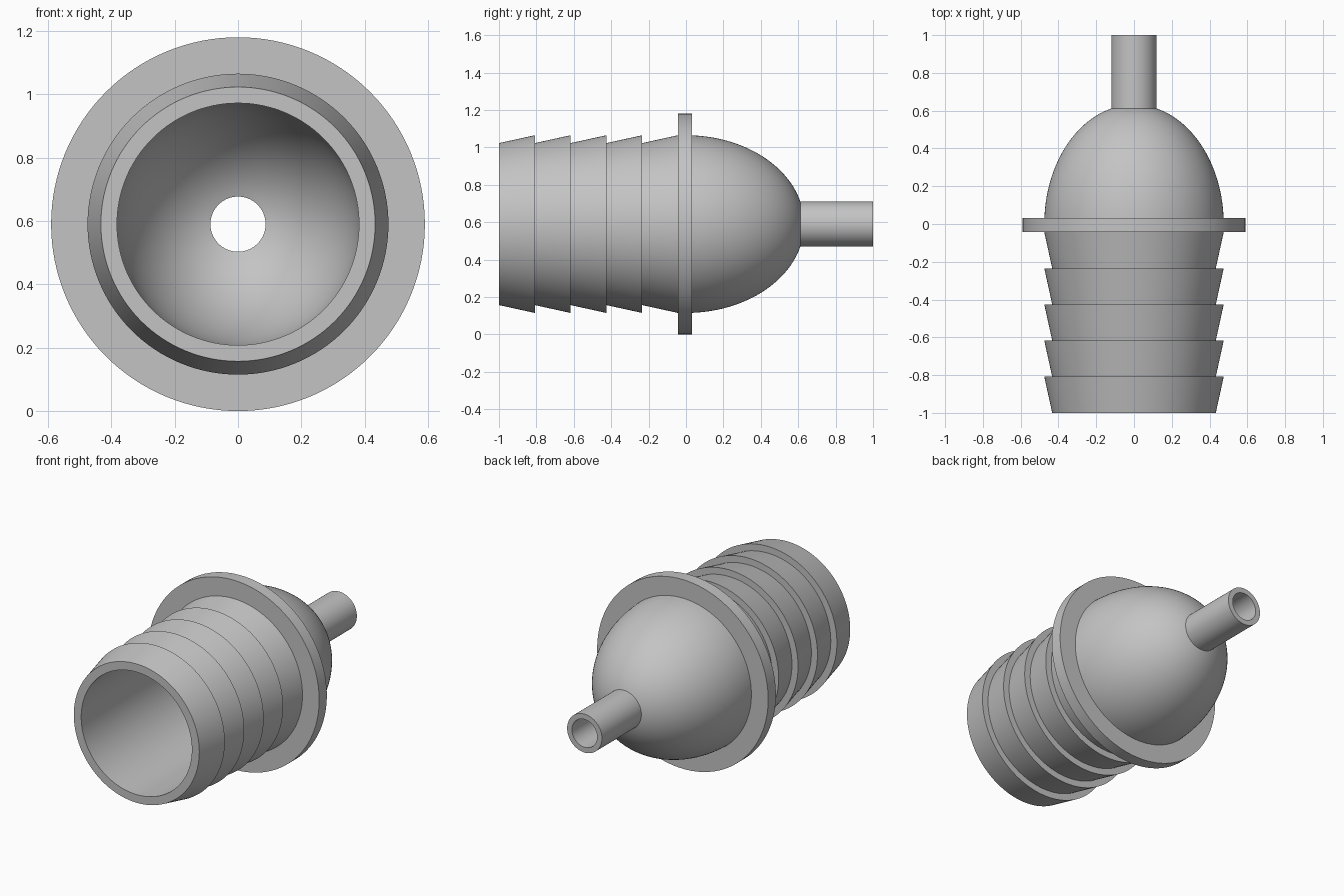
import bpy
import bmesh
from math import sin, cos, asin, acos, pi
from mathutils import Matrix, Vector

cube = bpy.data.objects.get("Cube")
if cube:
    bpy.data.objects.remove(cube, do_unlink=True)

SEGMENTS = 128
AXIS_Z = 0.59          # height of the long axis
BARBS = 5
BARB_LOW, BARB_HIGH = 0.433, 0.475
FLANGE_R, FLANGE_FRONT, FLANGE_BACK = 0.59, -0.043, 0.033
SPOUT_R, SPOUT_BORE = 0.12, 0.087
BORE_R = 0.382


def dome(radius, length, start, end_radius, steps=28):
    """Elliptical arc as (radius, y) pairs from y = start to end_radius."""
    first, last = asin(start / length), acos(end_radius / radius)
    angles = [first + (last - first) * i / steps for i in range(steps + 1)]
    return [(radius * cos(a), length * sin(a)) for a in angles]


# Barbed sleeve
profile = []
pitch = (FLANGE_FRONT + 1) / BARBS
for i in range(BARBS):
    y = -1 + i * pitch
    profile += [(BARB_LOW, y), (BARB_HIGH, y + pitch)]

# Flange
profile += [(FLANGE_R, FLANGE_FRONT), (FLANGE_R, FLANGE_BACK)]

# Outer dome and spout
profile += dome(BARB_HIGH, 0.632, FLANGE_BACK, SPOUT_R)
profile += [(SPOUT_R, 1), (SPOUT_BORE, 1)]

# Hollow interior, from the spout back to the open mouth
profile += reversed(dome(BORE_R, 0.54, 0, SPOUT_BORE))
profile += [(BORE_R, -1)]

# Revolve the closed section around the long axis
bm = bmesh.new()
verts = [bm.verts.new((r, y, 0)) for r, y in profile]
edges = [bm.edges.new((v, verts[(i + 1) % len(verts)])) for i, v in enumerate(verts)]
bmesh.ops.spin(bm, geom=verts + edges, cent=(0, 0, 0), axis=Vector((0, 1, 0)),
               angle=2 * pi, steps=SEGMENTS, use_merge=True)
bmesh.ops.remove_doubles(bm, verts=bm.verts, dist=1e-5)
bmesh.ops.recalc_face_normals(bm, faces=bm.faces)
bm.transform(Matrix.Translation((0, 0, AXIS_Z)))

mesh = bpy.data.meshes.new("barbed_hose_adapter")
bm.to_mesh(mesh)
bm.free()
adapter = bpy.data.objects.new("barbed_hose_adapter", mesh)
bpy.context.collection.objects.link(adapter)

# Plain grey plastic
grey = bpy.data.materials.new("grey_plastic")
grey.use_nodes = True
colour = (0.55, 0.55, 0.55, 1)
grey.diffuse_color = colour
grey.node_tree.nodes["Principled BSDF"].inputs["Base Color"].default_value = colour
mesh.materials.append(grey)

# Smooth walls with crisp steps
bpy.ops.object.select_all(action="DESELECT")
adapter.select_set(True)
bpy.context.view_layer.objects.active = adapter
bpy.ops.object.shade_smooth_by_angle(angle=pi / 6)
